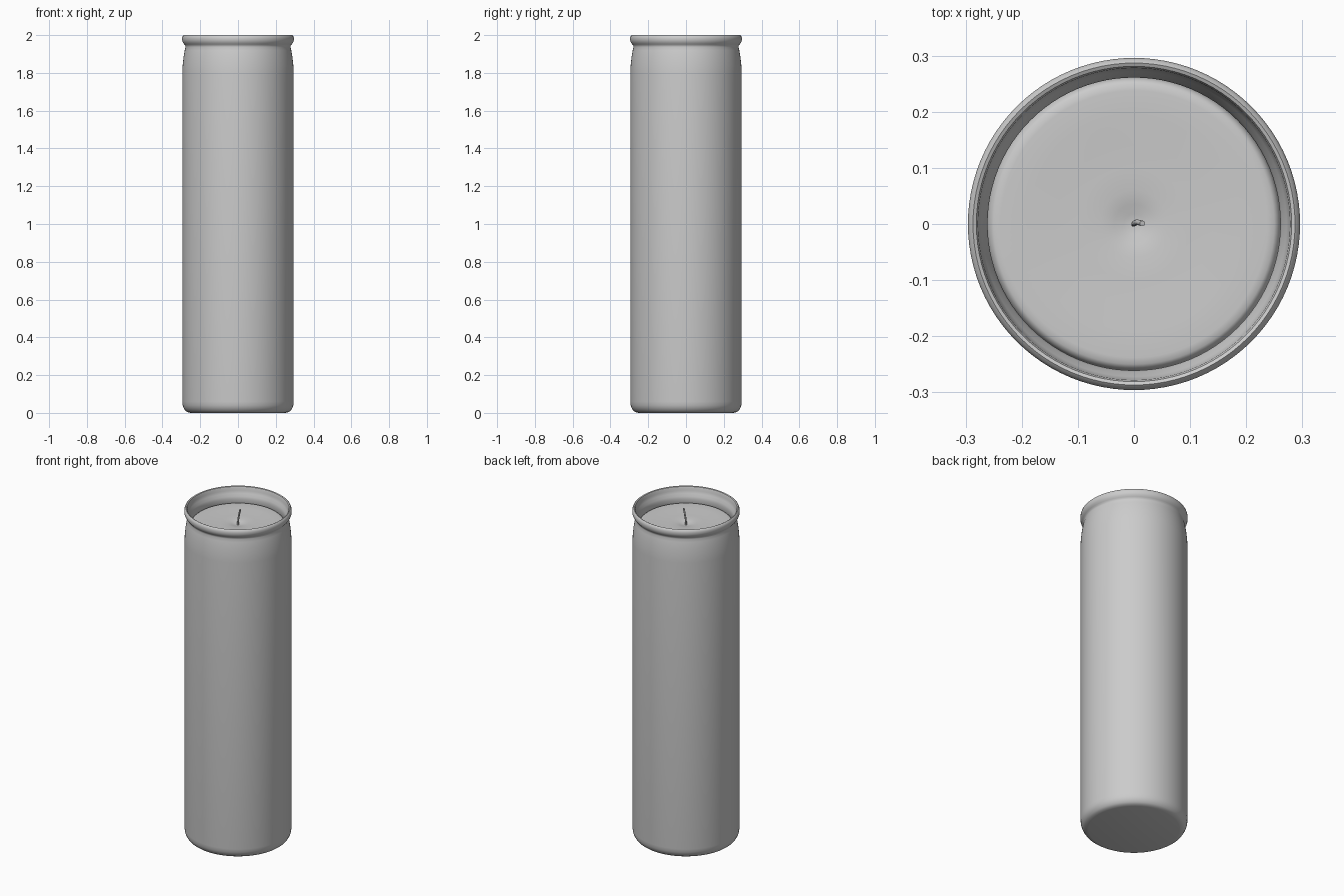
import bpy, math
from mathutils import Vector

if "Cube" in bpy.data.objects:
    bpy.data.objects.remove(bpy.data.objects["Cube"])


def lathe(name, profile, segments=96):
    """Revolve (radius, z) points around z; radius 0 makes a pole."""
    verts, faces, rings = [], [], []
    for r, z in profile:
        n = 1 if r == 0 else segments
        rings.append(range(len(verts), len(verts) + n))
        verts += [(r * math.cos(math.tau * i / segments),
                   r * math.sin(math.tau * i / segments), z) for i in range(n)]
    for a, b in zip(rings, rings[1:]):
        for i in range(segments):
            j = (i + 1) % segments
            quad = [a[i % len(a)], a[j % len(a)], b[j % len(b)], b[i % len(b)]]
            faces.append(list(dict.fromkeys(quad)))
    mesh = bpy.data.meshes.new(name)
    mesh.from_pydata(verts, [], faces)
    obj = bpy.data.objects.new(name, mesh)
    bpy.context.collection.objects.link(obj)
    smooth(obj)
    return obj


def smooth(obj):
    bpy.ops.object.select_all(action='DESELECT')
    obj.select_set(True)
    bpy.context.view_layer.objects.active = obj
    bpy.ops.object.shade_smooth_by_angle(angle=math.radians(40))


# Glass jar: base, wall, shoulder, beaded rim, then back down the inside
lathe("glass_jar", [
    (0, 0), (0.25, 0), (0.268, 0.004), (0.279, 0.012), (0.288, 0.026),
    (0.293, 0.04), (0.295, 0.06), (0.295, 1.80), (0.293, 1.84),
    (0.288, 1.885), (0.282, 1.92), (0.278, 1.937), (0.279, 1.945),
    (0.285, 1.952), (0.292, 1.961), (0.296, 1.973), (0.296, 1.985),
    (0.293, 1.995), (0.287, 2.0), (0.281, 1.997), (0.278, 1.99),
    (0.277, 1.975), (0.272, 1.96), (0.264, 1.945), (0.261, 1.93),
    (0.262, 1.91), (0.268, 1.88), (0.274, 1.80), (0.274, 0.08),
    (0.262, 0.045), (0.24, 0.035), (0, 0.035)])

# Wax filling with a rounded edge and a dimple around the wick
lathe("wax", [
    (0, 0.036), (0.24, 0.036), (0.261, 0.046), (0.273, 0.08), (0.273, 1.80),
    (0.267, 1.875), (0.2605, 1.897), (0.257, 1.906), (0.250, 1.911),
    (0.238, 1.912), (0.19, 1.911), (0.14, 1.908), (0.10, 1.907),
    (0.06, 1.906), (0.035, 1.902), (0.018, 1.897), (0, 1.895)])

# Wick: thin, slightly bent cord
curve = bpy.data.curves.new("wick", 'CURVE')
curve.dimensions = '3D'
curve.bevel_depth = 0.005
curve.bevel_resolution = 3
curve.use_fill_caps = True
spline = curve.splines.new('BEZIER')
path = [(0, 0, 1.88), (0.001, 0.001, 1.925), (0.006, 0.003, 1.96), (0.015, 0.001, 1.993)]
spline.bezier_points.add(len(path) - 1)
for point, co in zip(spline.bezier_points, path):
    point.co = Vector(co)
    point.handle_left_type = point.handle_right_type = 'AUTO'
wick = bpy.data.objects.new("wick", curve)
bpy.context.collection.objects.link(wick)
bpy.ops.object.select_all(action='DESELECT')
wick.select_set(True)
bpy.context.view_layer.objects.active = wick
bpy.ops.object.convert(target='MESH')
smooth(bpy.context.view_layer.objects.active)
